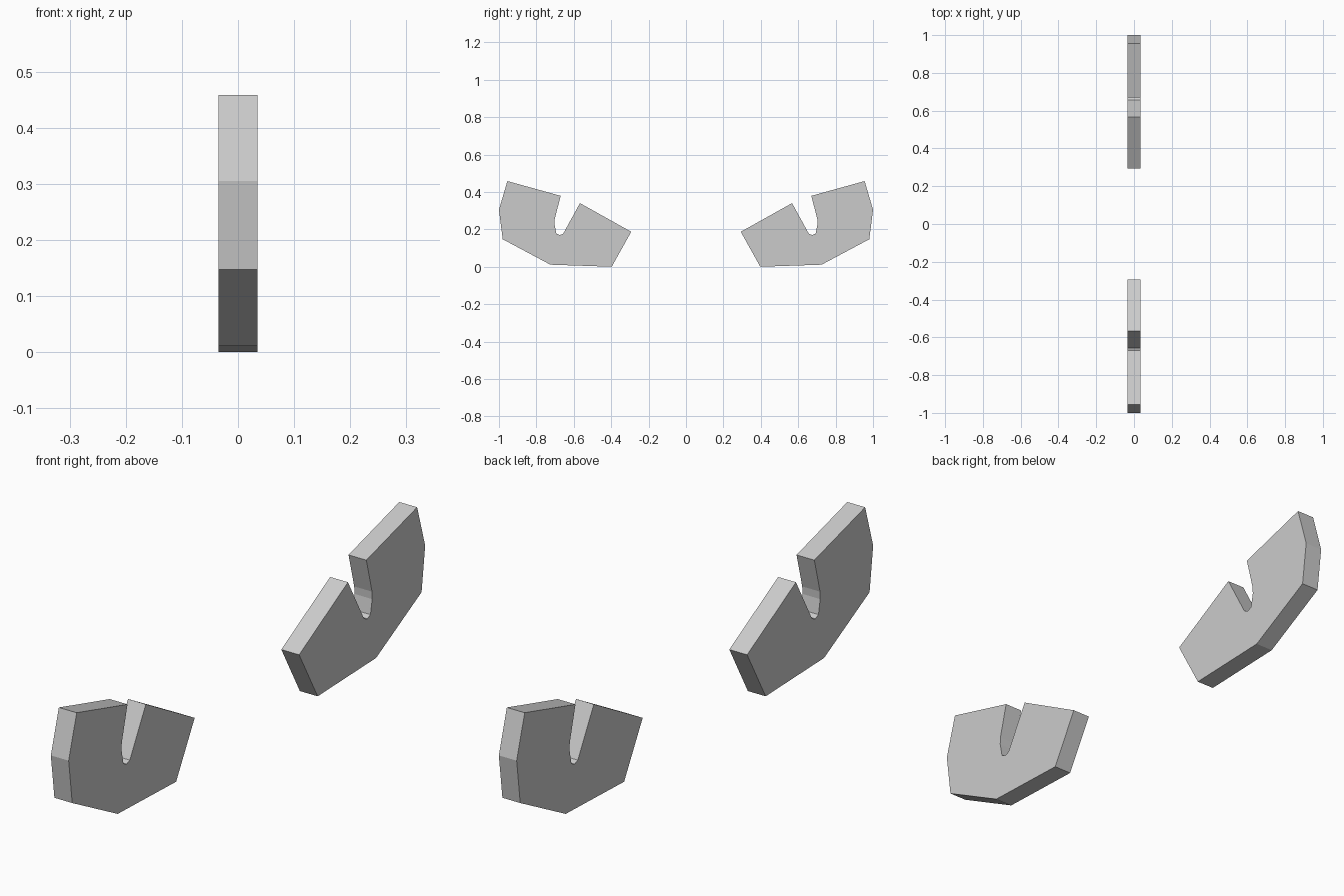
import bpy, bmesh

if "Cube" in bpy.data.objects:
    bpy.data.objects.remove(bpy.data.objects["Cube"])

HALF_THICKNESS = 0.035

# Side outline (y, z) of one notched bracket
OUTLINE = [(0.397, 0.0), (0.725, 0.011), (0.98, 0.147), (1.0, 0.305),
           (0.955, 0.458), (0.67, 0.379), (0.702, 0.255), (0.703, 0.228),
           (0.693, 0.177), (0.675, 0.169), (0.657, 0.176),
           (0.567, 0.34), (0.293, 0.187)]


def notched_plate(name, side):
    # Extrude the outline across x, mirrored by the sign of side
    bm = bmesh.new()
    face = bm.faces.new([bm.verts.new((-HALF_THICKNESS, side * y, z)) for y, z in OUTLINE])
    ext = bmesh.ops.extrude_face_region(bm, geom=[face])
    moved = [v for v in ext["geom"] if isinstance(v, bmesh.types.BMVert)]
    bmesh.ops.translate(bm, verts=moved, vec=(2 * HALF_THICKNESS, 0, 0))
    bmesh.ops.recalc_face_normals(bm, faces=bm.faces)
    mesh = bpy.data.meshes.new(name)
    bm.to_mesh(mesh)
    bm.free()
    obj = bpy.data.objects.new(name, mesh)
    bpy.context.collection.objects.link(obj)


# Front and back brackets
notched_plate("front_bracket", -1)
notched_plate("back_bracket", 1)
